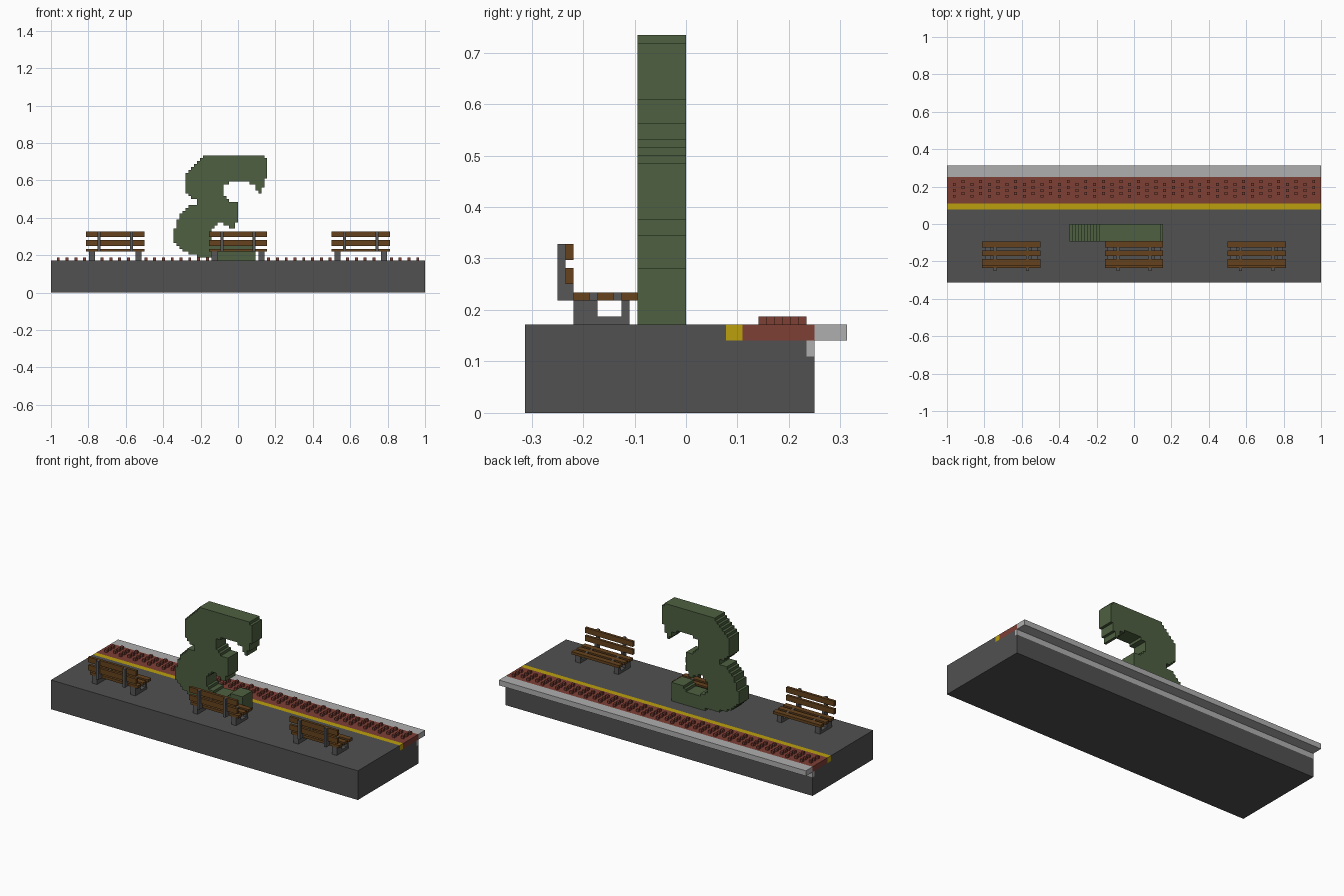
import bpy, bmesh, math
from mathutils import Vector

if "Cube" in bpy.data.objects:
    bpy.data.objects.remove(bpy.data.objects["Cube"], do_unlink=True)

U = 1 / 64  # block size; all coordinates below are in blocks


def material(name, rgb):
    m = bpy.data.materials.new(name)
    m.use_nodes = True
    m.diffuse_color = (*rgb, 1)
    bsdf = m.node_tree.nodes["Principled BSDF"]
    bsdf.inputs["Base Color"].default_value = (*rgb, 1)
    bsdf.inputs["Roughness"].default_value = 0.8
    return m


ASPHALT = material("dark grey asphalt", (0.082, 0.082, 0.082))
STEEL = material("bench grey", (0.095, 0.095, 0.098))
WOOD = material("brown wood", (0.13, 0.055, 0.012))
RED = material("red paving", (0.205, 0.05, 0.036))
YELLOW = material("yellow line", (0.50, 0.35, 0.004))
STONE = material("light grey stone", (0.43, 0.43, 0.43))
GREEN = material("leaf green", (0.075, 0.117, 0.052))


def finish(name, bm, mat):
    bmesh.ops.recalc_face_normals(bm, faces=bm.faces)
    bmesh.ops.scale(bm, vec=(U, U, U), verts=bm.verts)
    me = bpy.data.meshes.new(name)
    bm.to_mesh(me)
    bm.free()
    me.materials.append(mat)
    ob = bpy.data.objects.new(name, me)
    bpy.context.collection.objects.link(ob)
    return ob


def boxes(name, mat, items):
    """One object from boxes given as (x0, x1, y0, y1, z0, z1)."""
    bm = bmesh.new()
    for x0, x1, y0, y1, z0, z1 in items:
        vs = bmesh.ops.create_cube(bm, size=1)["verts"]
        bmesh.ops.scale(bm, vec=(x1 - x0, y1 - y0, z1 - z0), verts=vs)
        bmesh.ops.translate(bm, vec=((x0 + x1) / 2, (y0 + y1) / 2, (z0 + z1) / 2), verts=vs)
    return finish(name, bm, mat)


def extrude_faces(bm, offset):
    res = bmesh.ops.extrude_face_region(bm, geom=bm.faces[:])
    vs = [g for g in res["geom"] if isinstance(g, bmesh.types.BMVert)]
    bmesh.ops.translate(bm, vec=offset, verts=vs)


# Platform: notched cross-section swept along x
bm = bmesh.new()
section = [(-20, 0), (16, 0), (16, 7), (15, 7), (15, 9), (5, 9), (5, 11), (-20, 11)]
bm.faces.new([bm.verts.new((-64, y, z)) for y, z in section])
extrude_faces(bm, (128, 0, 0))
finish("platform", bm, ASPHALT)

# Edge strips
boxes("yellow_line", YELLOW, [(-64, 64, 5, 7, 9, 11)])
boxes("red_paving", RED, [(-64, 64, 7, 16, 9, 11)])
boxes("edge_stone", STONE, [(-64, 64, 16, 20, 9, 11)])
boxes("edge_bracket", STONE, [(-64, 64, 15, 16, 7, 9)])

# Raised paving studs, staggered column by column
studs = []
for i in range(42):
    x = -62 + 3 * i
    for y in range(9 + i % 2, 15, 2):
        studs.append((x, x + 1, y, y + 1, 11, 12))
boxes("paving_studs", RED, studs)


# Benches
def bench(name, cx):
    seat = [(cx - 10, cx + 10, y, y + 2, 14, 15) for y in (-14, -11, -8)]
    back = [(cx - 10, cx + 10, -15, -14, z, z + 2) for z in (16, 19)]
    boxes(name + "_slats", WOOD, seat + back)
    frame = []
    for s in (-1, 1):
        x0, x1 = sorted((cx + 7 * s, cx + 9 * s))
        frame += [(x0, x1, -14, -7, 11, 12),
                  (x0, x1, -14, -11, 12, 14),
                  (x0, x1, -8, -7, 12, 14)]
        x0, x1 = sorted((cx + 5 * s, cx + 6 * s))
        frame += [(x0, x1, -16, -15, 14, 21),
                  (x0, x1, -15, -14, 14, 16),
                  (x0, x1, -12, -11, 14, 15),
                  (x0, x1, -9, -8, 14, 15)]
    boxes(name + "_frame", STEEL, frame)


for name, cx in (("right_bench", -42), ("middle_bench", 0), ("left_bench", 42)):
    bench(name, cx)

# Curved block sculpture: outline filled with square blocks, then thickened
outline = [(-12, 47), (8, 47), (10.5, 46), (10.5, 40.4), (9, 38.4), (8.2, 34), (6.8, 34),
           (6, 36.3), (4, 37.3), (2, 38.4), (-2, 38.4), (-4.6, 36.6), (-5.5, 35), (-3.6, 32),
           (-2.6, 31), (0, 31), (0, 24), (-1, 24), (-1, 22), (-3, 22), (-3.2, 23.4), (-7, 23.6),
           (-8.7, 22), (-9.5, 20), (-9, 18), (-6, 16.5), (0, 16.3), (2, 18), (6, 18), (6, 11),
           (-7, 11), (-9, 12), (-15, 12.6), (-18.7, 14.4), (-20.7, 16), (-22, 18), (-22, 21),
           (-21, 23.6), (-19.7, 26.5), (-16.6, 29.5), (-13, 31), (-15, 32), (-18.2, 34),
           (-18.3, 39.4), (-16.6, 42), (-14, 44.5)]


def inside(x, z):
    hit = False
    for (ax, az), (bx, bz) in zip(outline, outline[1:] + outline[:1]):
        if (az > z) != (bz > z) and x < ax + (z - az) * (bx - ax) / (bz - az):
            hit = not hit
    return hit


bm = bmesh.new()
for x in range(-24, 13):
    for z in range(11, 48):
        if inside(x + 0.5, z + 0.5):
            bm.faces.new([bm.verts.new((x + a, 0, z + c))
                          for a, c in ((0, 0), (1, 0), (1, 1), (0, 1))])
bmesh.ops.remove_doubles(bm, verts=bm.verts, dist=0.01)
extrude_faces(bm, (0, -6, 0))
bmesh.ops.recalc_face_normals(bm, faces=bm.faces)
bmesh.ops.dissolve_limit(bm, angle_limit=math.radians(1), verts=bm.verts, edges=bm.edges)
finish("curved_sculpture", bm, GREEN)
